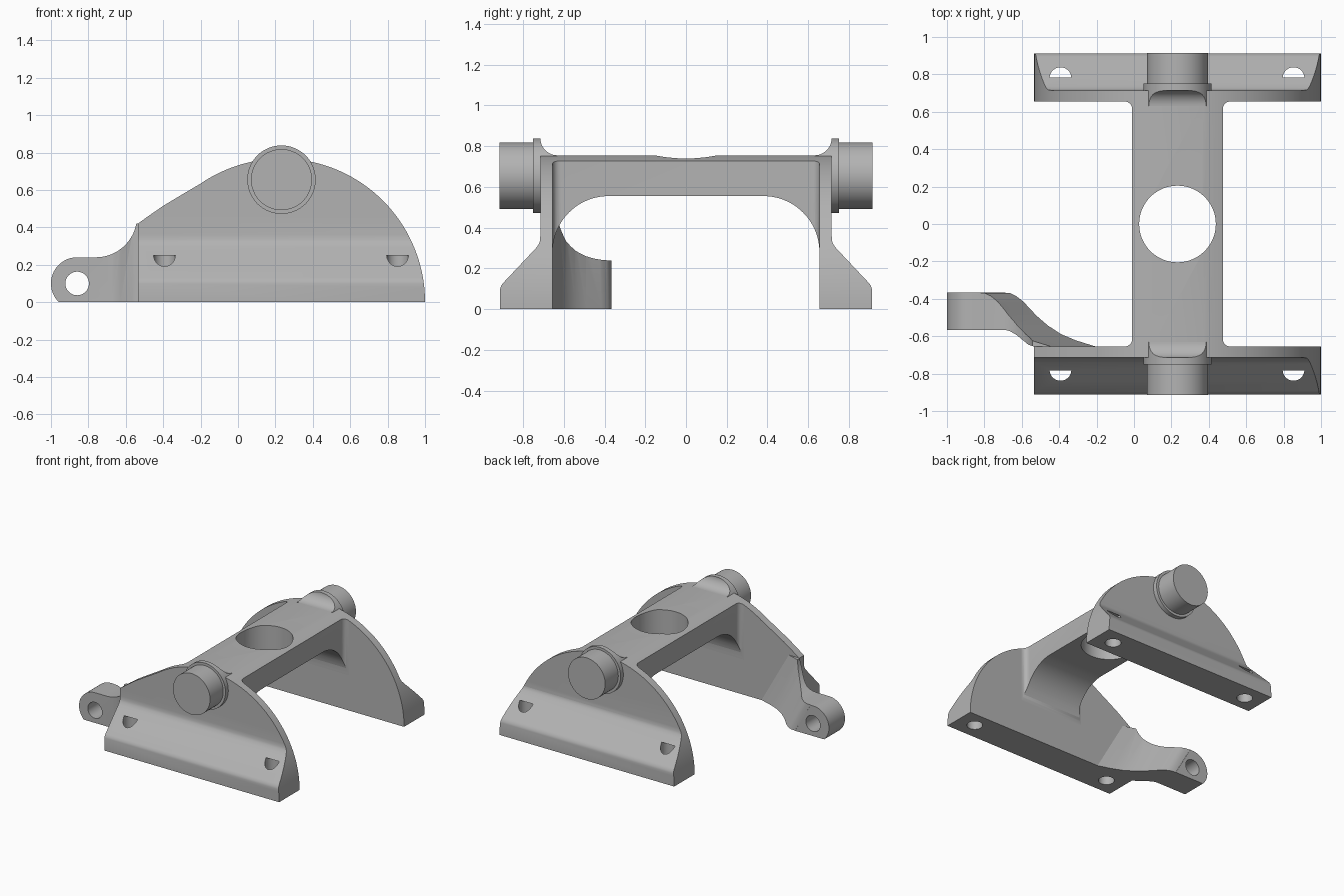
import bpy, bmesh
from math import sin, cos, pi, radians, asin, acos
from mathutils import Vector

if "Cube" in bpy.data.objects:
    bpy.data.objects.remove(bpy.data.objects["Cube"], do_unlink=True)

grey = bpy.data.materials.new("machined grey")
grey.use_nodes = True
grey.diffuse_color = (0.45, 0.45, 0.45, 1)
grey.node_tree.nodes["Principled BSDF"].inputs["Base Color"].default_value = (0.45, 0.45, 0.45, 1)

CX, PIN_Z, TOP = 0.2325, 0.655, 0.755   # pin axis and flat top height
INNER, OUTER, FOOT = 0.655, 0.715, 0.912  # plate and foot offsets in y
R = CX - 1                               # plate arc radius (negative side)
R = -R
MAP = {"x": lambda u, v, w: (w, u, v),
       "y": lambda u, v, w: (u, w, v),
       "z": lambda u, v, w: (u, v, w)}


def arc(cx, cy, r, a, b, n=24):
    """Points on an arc from angle a to b in degrees."""
    return [(cx + r * cos(radians(a + (b - a) * i / n)),
             cy + r * sin(radians(a + (b - a) * i / n))) for i in range(n + 1)]


def circle(cx, cy, r):
    return arc(cx, cy, r, 0, 360, 64)[:-1]


def prism(name, pts, axis, lo, hi, shear=0.0):
    """Extrude a closed profile along an axis; shear slides the far end in x."""
    bm = bmesh.new()
    near = [bm.verts.new(MAP[axis](u, v, lo)) for u, v in pts]
    far = [bm.verts.new(Vector(MAP[axis](u, v, hi)) + Vector((shear, 0, 0))) for u, v in pts]
    bm.faces.new(near)
    bm.faces.new(far[::-1])
    for i in range(len(pts)):
        j = (i + 1) % len(pts)
        bm.faces.new((near[i], far[i], far[j], near[j]))
    bmesh.ops.recalc_face_normals(bm, faces=bm.faces)
    mesh = bpy.data.meshes.new(name)
    bm.to_mesh(mesh)
    bm.free()
    mesh.materials.append(grey)
    ob = bpy.data.objects.new(name, mesh)
    bpy.context.collection.objects.link(ob)
    return ob


def combine(ob, other, how):
    """Apply a boolean and discard the helper."""
    mod = ob.modifiers.new("cut", "BOOLEAN")
    mod.operation, mod.solver, mod.object = how, "EXACT", other
    bpy.context.view_layer.objects.active = ob
    bpy.ops.object.modifier_apply(modifier=mod.name)
    bpy.data.objects.remove(other, do_unlink=True)


def smooth(ob):
    bpy.ops.object.select_all(action="DESELECT")
    ob.select_set(True)
    bpy.context.view_layer.objects.active = ob
    bpy.ops.object.shade_smooth_by_angle(angle=radians(25))


# Side silhouettes: round at both ends, or straight where the arm joins
top_angle = 180 * asin(TOP / R) / pi
right_arc = arc(CX, 0, R, 0, top_angle, 40)
round_outline = right_arc + arc(CX, 0, R, 180 - top_angle, 180, 40)
join_angle = 180 * acos(-0.4325 / R) / pi
arm_outline = right_arc + arc(CX, 0, R, 180 - top_angle, join_angle, 16) + [
    (-0.3, 0.575), (-0.4, 0.515), (-0.48, 0.46), (-0.535, 0.42), (-0.535, 0)]

for side, label, outline in ((-1, "front", arm_outline), (1, "back", round_outline)):
    # Plate with flared foot
    section = [(INNER, 0), (FOOT, 0), (FOOT, 0.1), (0.908, 0.114), (0.898, 0.128),
               (0.738, 0.298), (0.723, 0.318), (0.717, 0.335), (OUTER, 0.36),
               (OUTER, 0.9), (INNER, 0.9)]
    plate = prism(label + "_side_plate", outline, "y", side * 0.5, side * 1.1)
    combine(plate, prism("section", [(side * y, z) for y, z in section], "x", -1, 1.2), "INTERSECT")
    # Blind bolt holes
    for x in (-0.393, 0.853):
        combine(plate, prism("bolt", circle(x, side * 0.78, 0.058), "z", -0.1, 0.25), "DIFFERENCE")
    smooth(plate)

    # Collar, pin and the concave fillet behind the collar
    smooth(prism(label + "_collar", circle(CX, PIN_Z, 0.183), "y", side * OUTER, side * 0.75))
    smooth(prism(label + "_pin", circle(CX, PIN_Z, 0.163), "y", side * 0.75, side * 0.915))
    fillet = prism(label + "_collar_fillet", circle(CX, PIN_Z, 0.183), "y", side * 0.6, side * OUTER)
    curve = [(side * y, z) for y, z in arc(0.63, 0.84, 0.085, -90, 0, 12)]
    curve += [(side * OUTER, 0.9), (side * 0.76, 0.9), (side * 0.76, 0.74), (side * 0.63, 0.74)]
    combine(fillet, prism("curve", curve, "x", -0.2, 0.7), "INTERSECT")
    smooth(fillet)

# Arched bridge with filleted corners and a round opening
x0, x1, f = -0.01, 0.475, 0.04
plan = (arc(x1 + f, INNER - f, f, 180, 90, 6)[::-1] + arc(x1 + f, f - INNER, f, 180, 270, 6)
        + arc(x0 - f, f - INNER, f, 270, 360, 6) + arc(x0 - f, INNER - f, f, 0, 90, 6))
bridge = prism("bridge", plan, "z", 0.1, 0.9)
arch = ([(-INNER, 0.9), (-INNER, 0.28)] + arc(-0.38, 0.28, 0.275, 180, 90)[1:]
        + arc(0.38, 0.28, 0.275, 90, 0) + [(INNER, 0.9)])
combine(bridge, prism("arch", arch, "x", -0.3, 0.8), "INTERSECT")
combine(bridge, prism("outline", round_outline, "y", -0.8, 0.8), "INTERSECT")
combine(bridge, prism("opening", circle(CX, 0, 0.205), "z", 0, 1), "DIFFERENCE")
smooth(bridge)

# Offset arm with a pierced lug, blended into the front plate
ear = 0.14
start = 180 * asin(0.1 / ear) / pi
side_view = (arc(-0.86, 0.1, ear, 180 + start, 90, 30)
             + arc(-0.76, 0.46, 0.22, 270, 350, 16) + [(-0.1, 0.422), (-0.1, 0)])
arm = prism("lug_arm", side_view, "y", -0.75, -0.365)
outside = [(-1.1, -0.566), (-0.69, -0.566), (-0.665, -0.572), (-0.63, -0.592),
           (-0.565, -0.645), (-0.535, -INNER), (-0.05, -INNER), (-0.05, -0.2), (-1.1, -0.2)]
combine(arm, prism("outside", outside, "z", -0.1, 0.6), "INTERSECT")
blend = [(-1.6, -0.3), (-0.75, -0.3), (-0.70, -0.366), (-0.66, -0.37), (-0.63, -0.384),
         (-0.59, -0.415), (-0.52, -0.49), (-0.46, -0.542), (-0.39, -0.588),
         (-0.31, -0.622), (-0.2, -0.656), (-0.1, -0.69), (-0.1, -1), (-1.6, -1)]
combine(arm, prism("blend", [(x + 0.055, y) for x, y in blend], "z", -0.1, 0.5, -0.34), "INTERSECT")
combine(arm, prism("lug_hole", circle(-0.86, 0.1, 0.063), "y", -1, 0), "DIFFERENCE")
smooth(arm)
